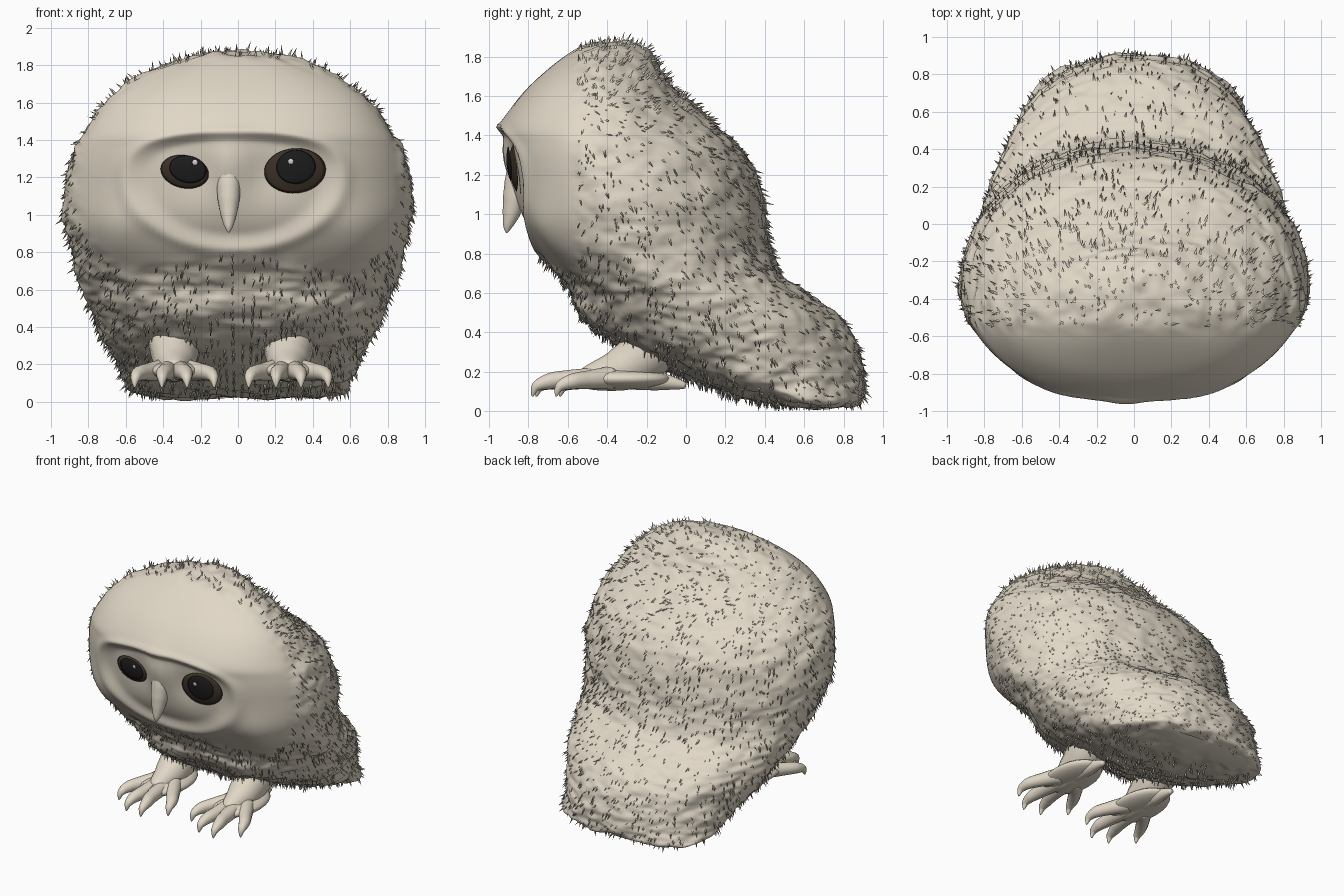
import bpy, bmesh, math, random
from mathutils import Vector, noise

random.seed(4)
if "Cube" in bpy.data.objects:
    bpy.data.objects.remove(bpy.data.objects["Cube"], do_unlink=True)


def material(name, colour):
    m = bpy.data.materials.new(name)
    m.use_nodes = True
    m.diffuse_color = (*colour, 1)
    bsdf = m.node_tree.nodes["Principled BSDF"]
    bsdf.inputs["Base Color"].default_value = (*colour, 1)
    bsdf.inputs["Roughness"].default_value = 0.8
    return m


cream = material("cream_down", (0.75, 0.68, 0.565))
brown = material("dark_brown_iris", (0.045, 0.032, 0.02))
black = material("black_pupil", (0.012, 0.012, 0.013))
white = material("eye_glint", (0.7, 0.7, 0.67))


def finish(bm, name, mat):
    bmesh.ops.recalc_face_normals(bm, faces=bm.faces)
    mesh = bpy.data.meshes.new(name)
    bm.to_mesh(mesh)
    bm.free()
    mesh.materials.append(mat)
    mesh.polygons.foreach_set("use_smooth", [True] * len(mesh.polygons))
    obj = bpy.data.objects.new(name, mesh)
    bpy.context.collection.objects.link(obj)


def skin_rings(bm, rings):
    """Join equal rings of vertices with quads and close both ends."""
    n = len(rings[0])
    for a, b in zip(rings, rings[1:]):
        for i in range(n):
            j = (i + 1) % n
            bm.faces.new((a[i], a[j], b[j], b[i]))
    bm.faces.new(rings[0])
    bm.faces.new(rings[-1])


def gauss(*terms):
    return math.exp(-sum(t * t for t in terms))


def step(a, b, v):
    t = min(1, max(0, (v - a) / (b - a)))
    return t * t * (3 - 2 * t)


# Body profile: height, front y, back y, half width
PROFILE = [
    (0.02, 0.66, 0.82, 0.4), (0.045, 0.42, 0.89, 0.57), (0.12, 0.13, 0.91, 0.61),
    (0.2, -0.07, 0.905, 0.65), (0.3, -0.27, 0.88, 0.7), (0.4, -0.43, 0.84, 0.75),
    (0.5, -0.53, 0.75, 0.79), (0.6, -0.59, 0.61, 0.83), (0.7, -0.66, 0.48, 0.86),
    (0.85, -0.785, 0.425, 0.9), (1.0, -0.87, 0.405, 0.935), (1.2, -0.915, 0.36, 0.92),
    (1.35, -0.935, 0.27, 0.88), (1.45, -0.935, 0.16, 0.82), (1.6, -0.84, -0.02, 0.71),
    (1.72, -0.72, -0.12, 0.57), (1.82, -0.59, -0.19, 0.36), (1.86, -0.5, -0.27, 0.18),
    (1.87, -0.41, -0.36, 0.03)]


def section(t):
    """Smooth interpolation through the profile rows."""
    last = len(PROFILE) - 1
    i = min(int(t), last - 1)
    f = t - i
    a, b, c, d = (PROFILE[min(max(k, 0), last)] for k in range(i - 1, i + 3))
    return [q + 0.5 * f * (r - p + f * (2 * p - 5 * q + 4 * r - s + f * (3 * (q - r) + s - p)))
            for p, q, r, s in zip(a, b, c, d)]


def relief(x, z):
    """Face disc, brow, eye sockets, chest and thighs as inward offsets."""
    u, v = (x + 0.02) / 0.57, z - 1.2
    if v > 0:
        d = (abs(u) ** 2.6 + (v / 0.24) ** 2.6) ** (1 / 2.6)
    else:
        d = math.hypot(u, v / 0.38)
    dy = 0.04 * step(1.03, 0.78, d) - 0.012 * gauss((d - 1.04) / 0.07)
    dy += 0.02 * gauss((abs(x + 0.02) - 0.2) / 0.12, (z - 1.22) / 0.12)
    dy -= 0.045 * gauss((x + 0.045) / 0.1, (z - 1.28) / 0.17)
    dy += 0.015 * gauss((z - 0.6) / 0.05, x / 0.6)
    dy -= 0.04 * gauss((abs(x) - 0.68) / 0.15, (z - 0.87) / 0.16)
    dy -= 0.03 * gauss((abs(x) - 0.32) / 0.2, (z - 0.45) / 0.12)
    return dy


# Section shape: front and back curve powers, and where the widest point lies
FRONT_X, FRONT_Y, BACK, MIDDLE = 2.6, 1.6, 2.1, 0.41


def front_y(x, z):
    lo, hi = 0, len(PROFILE) - 1
    for _ in range(30):
        mid = (lo + hi) / 2
        lo, hi = (mid, hi) if section(mid)[0] < z else (lo, mid)
    _, yf, yb, w = section(lo)
    depth = MIDDLE * (yb - yf)
    return yf + depth - depth * (1 - abs(x / w) ** FRONT_X) ** (1 / FRONT_Y) + relief(x, z)


def downy(p):
    """Zero on the smooth face and forehead, one on the feathers."""
    edge = 0.86 - 0.2 * abs(p.x)
    return max(step(-0.62, -0.48, p.y), step(edge, edge - 0.1, p.z))


# Body
SIDES, LEVELS = 184, 156
bm = bmesh.new()
rings = []
for k in range(LEVELS + 1):
    z, yf, yb, w = section(k / LEVELS * (len(PROFILE) - 1))
    yc = yf + MIDDLE * (yb - yf)
    ring = []
    for i in range(SIDES):
        a = math.tau * i / SIDES
        c, s = math.cos(a), math.sin(a)
        px, py = (BACK, BACK) if s > 0 else (FRONT_X, FRONT_Y)
        x = w * math.copysign(abs(c) ** (2 / px), c)
        reach = yb - yc if s > 0 else yc - yf
        y = yc + reach * math.copysign(abs(s) ** (2 / py), s)
        if s < 0:
            y += relief(x, z) * step(0, 0.4, -s)
        ring.append(bm.verts.new((x, y, z)))
    rings.append(ring)
skin_rings(bm, rings)
bmesh.ops.recalc_face_normals(bm, faces=bm.faces)
bm.normal_update()
shift = {}
for v in bm.verts:
    p = v.co
    lump = noise.noise(Vector((p.x * 5, p.y * 5, p.z * 8)))
    fine = noise.noise(Vector((p.x * 13, p.y * 13, p.z * 26)))
    shift[v] = v.normal * (0.016 * lump + 0.014 * fine) * downy(p)
for v, offset in shift.items():
    v.co += offset
    v.co.z = max(v.co.z, 0.005)
bm.normal_update()
patches = [(f.calc_center_median(), f.normal.copy(), f.calc_area()) for f in bm.faces if len(f.verts) == 4]
finish(bm, "body", cream)

# Down tufts
patches = [p for p in patches if downy(p[0]) > 0.5 and p[0].z > 0.03]
bm = bmesh.new()
for c, n, _ in random.choices(patches, weights=[p[2] for p in patches], k=3000):
    jitter = Vector([random.uniform(-0.35, 0.35) for _ in range(3)])
    fall = Vector((0, 0.25, -0.9 * step(1.75, 1.3, c.z)))
    way = (n * 0.6 + fall + jitter).normalized()
    side = way.orthogonal().normalized()
    other = way.cross(side)
    tip = c + way * random.uniform(0.02, 0.055)
    tip.z = max(tip.z, 0)
    tip = bm.verts.new(tip)
    base = []
    for i in range(3):
        a = math.tau * i / 3
        base.append(bm.verts.new(c - n * 0.008 + (side * math.cos(a) + other * math.sin(a)) * 0.009))
    for i in range(3):
        bm.faces.new((base[i], base[(i + 1) % 3], tip))
finish(bm, "down_tufts", cream)


def tube(name, points, radii, steps=6, sides=14):
    """Tapered round limb along a smooth path."""
    pts = [Vector(p) for p in points]
    last = len(pts) - 1
    path = []
    for k in range(last * steps + 1):
        i = min(k // steps, last - 1)
        f = k / steps - i
        a, b, c, d = (pts[min(max(j, 0), last)] for j in range(i - 1, i + 3))
        p = b + 0.5 * f * (c - a + f * (2 * a - 5 * b + 4 * c - d + f * (3 * (b - c) + d - a)))
        path.append((p, radii[i] * (1 - f) + radii[i + 1] * f))
    bm = bmesh.new()
    rings = []
    for k, (p, r) in enumerate(path):
        way = path[min(k + 1, len(path) - 1)][0] - path[max(k - 1, 0)][0]
        q = way.to_track_quat("Z", "X")
        rings.append([bm.verts.new(p + q @ Vector((r * math.cos(math.tau * i / sides),
                                                   r * math.sin(math.tau * i / sides), 0)))
                      for i in range(sides)])
    skin_rings(bm, rings)
    finish(bm, name, cream)


# Beak, growing out of the brow
X = -0.05
tube("beak", [(X, -0.82, 1.38), (X, -0.838, 1.26), (X, -0.855, 1.16), (X, -0.87, 1.08), (X, -0.888, 1.0),
              (X, -0.905, 0.94), (X, -0.91, 0.905)], [0.06, 0.065, 0.066, 0.06, 0.044, 0.024, 0.003])


# Eyes: domed shells that follow the face
def eye_shell(name, centre, size, tilt, lift, dome, mat):
    bm = bmesh.new()
    count, layers = 40, 8
    rings = []
    base = front_y(*centre)
    for k in range(layers, 0, -1):
        r = k / layers
        ring = []
        for i in range(count):
            a = math.tau * i / count
            u, v = size[0] * r * math.cos(a), size[1] * r * math.sin(a)
            x = centre[0] + u * math.cos(tilt) - v * math.sin(tilt)
            z = centre[1] + u * math.sin(tilt) + v * math.cos(tilt)
            y = 0.5 * (base + front_y(x, z)) - lift - dome * (1 - r * r)
            ring.append(bm.verts.new((x, y, z)))
        rings.append(ring)
    skin_rings(bm, rings)
    finish(bm, name, mat)


for side, iris, size, tilt, pupil, psize, glint in (
        ("left", (0.305, 1.235), (0.165, 0.12), 0.08, (0.31, 1.255), (0.105, 0.09), (0.282, 1.285)),
        ("right", (-0.285, 1.23), (0.13, 0.088), -0.2, (-0.268, 1.243), (0.1, 0.072), (-0.23, 1.28))):
    eye_shell(side + "_iris", iris, size, tilt, 0.014, 0.03, brown)
    eye_shell(side + "_pupil", pupil, psize, tilt, 0.038, 0.014, black)
    eye_shell(side + "_glint", glint, (0.016, 0.016), 0, 0.055, 0.004, white)

# Legs and feet
for side, cx in (("left", 0.27), ("right", -0.34)):
    tube(side + "_leg", [(cx, -0.1, 0.4), (cx, -0.21, 0.29), (cx, -0.34, 0.21), (cx, -0.52, 0.165)],
         [0.15, 0.135, 0.11, 0.05])
    tube(side + "_heel", [(cx, -0.34, 0.17), (cx, -0.15, 0.155), (cx, 0.0, 0.13)], [0.06, 0.05, 0.015])
    bm = bmesh.new()
    bmesh.ops.create_uvsphere(bm, u_segments=24, v_segments=14, radius=1)
    for v in bm.verts:
        v.co = (cx + v.co.x * 0.16, -0.34 + v.co.y * 0.26, 0.165 + v.co.z * 0.055)
    finish(bm, side + "_foot", cream)
    for number, (spread, reach) in enumerate(((-0.19, 0.62), (-0.06, 0.74), (0.06, 0.76), (0.19, 0.64))):
        tube(f"{side}_toe_{number + 1}",
             [(cx + spread * 0.35, -0.38, 0.17), (cx + spread * 0.75, 0.14 - reach, 0.16),
              (cx + spread, 0.06 - reach, 0.15), (cx + spread * 1.1, -reach, 0.125),
              (cx + spread * 1.12, -0.02 - reach, 0.075)],
             [0.06, 0.046, 0.04, 0.026, 0.003])
